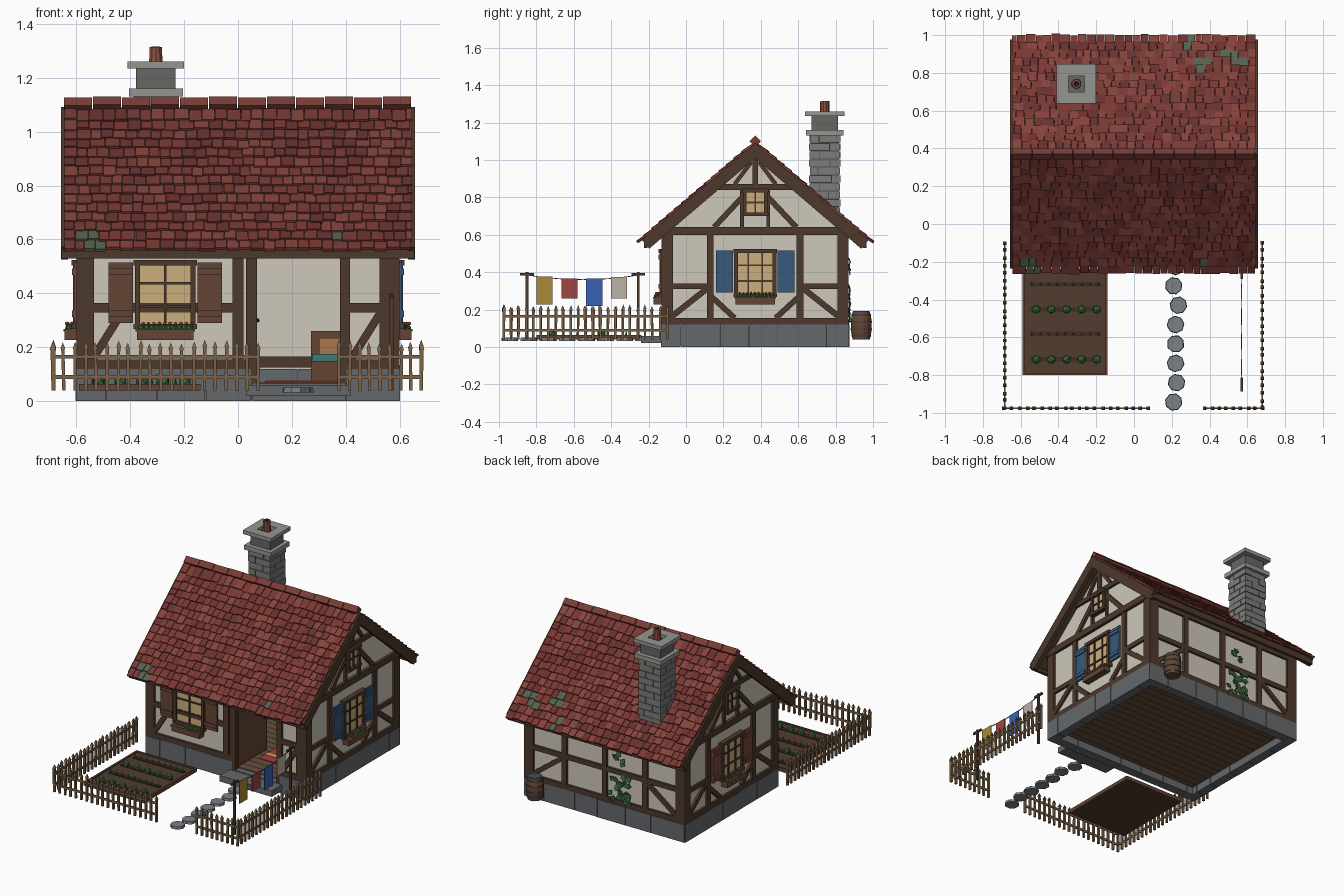
import bpy, bmesh, math, random
from mathutils import Matrix, Vector

random.seed(4)
I = Matrix.Identity(4)
T = lambda x, y, z: Matrix.Translation((x, y, z))
R = lambda deg, ax: Matrix.Rotation(math.radians(deg), 4, ax)
S = lambda x, y, z: Matrix.Diagonal((x, y, z, 1))
parts = {}
WOOD, PALE = (.075, .04, .025), (.2, .125, .065)
BROWN, STONE = (.13, .06, .035), (.13, .14, .15)
GREEN, PLASTER = (.04, .16, .04), (.62, .58, .5)


def part(name, color):
    return parts.setdefault(name, (bmesh.new(), color))[0]


def box(bm, x0, x1, y0, y1, z0, z1, M=I):
    bmesh.ops.create_cube(bm, size=1, matrix=M @ T((x0+x1)/2, (y0+y1)/2, (z0+z1)/2) @ S(x1-x0, y1-y0, z1-z0))


def cone(bm, r1, r2, z0, z1, n, M=I):
    bmesh.ops.create_cone(bm, cap_ends=True, segments=n, radius1=r1, radius2=r2, depth=z1-z0, matrix=M @ T(0, 0, (z0+z1)/2))


def ball(bm, x, y, z, r, h, M=I, sub=1):
    bmesh.ops.create_icosphere(bm, subdivisions=sub, radius=1, matrix=M @ T(x, y, z) @ R(random.uniform(0, 90), 'Z') @ S(r, r, h))


def beam(bm, M, u0, z0, u1, z1, w, y0=-.015, y1=.012):
    # straight timber lying in a wall plane
    L, a = math.hypot(u1-u0, z1-z0), math.atan2(z1-z0, u1-u0)
    box(bm, -L/2, L/2, y0, y1, -w/2, w/2, M @ T((u0+u1)/2, 0, (z0+z1)/2) @ Matrix.Rotation(-a, 4, 'Y'))


# wall frames: local x along the wall, local -y outwards
FRONT, BACK = T(0, -.115, 0), T(0, .855, 0) @ R(180, 'Z')
RIGHT, LEFT = T(.585, .37, 0) @ R(90, 'Z'), T(-.585, .37, 0) @ R(-90, 'Z')

# stone foundation ring with a low threshold at the door
f = part("foundation_blocks", STONE)
for M, half, cuts in ((RIGHT, .5, (-.5, -.4, -.19, -.03, .12, .38, .5)), (LEFT, .5, (-.5, -.3, -.1, .08, .27, .4, .5)),
                      (BACK, .6, (-.6, -.45, -.22, -.05, .16, .35, .6)), (FRONT, .6, (-.6, -.49, -.3, -.12, .05, .4, .6))):
    for a, b in zip(cuts, cuts[1:]):
        door = M is FRONT and a == .05
        box(f, a+.002, b-.002, -.015-random.uniform(0, .004), .045, 0, .065 if door else .12, M)
    if M is not FRONT:
        box(part("foundation_core", (.07, .075, .08)), -half+.01, half-.01, -.008, .04, .003, .115, M)
box(part("door_step", STONE), .03, .42, -.24, -.125, .02, .06)
for k in range(16):
    y = -.09 + k*.0575
    box(part("floor_planks", (.14, .08, .045)), -.56, .56, y, y+.055, .05, .07)

# plaster walls
p = part("plaster_walls", PLASTER)
for a, b in ((-.585, .05), (.39, .585)):
    box(p, a, b, 0, .025, .1, .6, FRONT)
box(p, -.585, .585, 0, .025, .1, .62, BACK)
for M in (RIGHT, LEFT):
    vs = [p.verts.new(M @ Vector((u, .025, z))) for u, z in ((-.485, .1), (.485, .1), (.485, .62), (0, 1.035), (-.485, .62))]
    r = bmesh.ops.extrude_face_region(p, geom=[p.faces.new(vs)])
    off = M.to_3x3() @ Vector((0, -.025, 0))
    bmesh.ops.translate(p, vec=off, verts=[g for g in r['geom'] if isinstance(g, bmesh.types.BMVert)])

# timber framing
t = part("timber_frame", WOOD)
for M in (RIGHT, LEFT):
    beam(t, M, -.5, .137, .5, .137, .035)
    beam(t, M, -.53, .62, .53, .62, .042, -.02)
    beam(t, M, -.25, .855, .25, .855, .032)
    beam(t, M, 0, .84, 0, 1.04, .03)
    for s in (-1, 1):
        for a in ((.47, .12, .47, .6, .06), (.24, .15, .24, .6, .036), (.24, .325, .45, .325, .03),
                  (.45, .16, .26, .31, .032), (.235, .27, .11, .155, .03), (.07, .8, .22, .64, .03),
                  (.07, .64, .07, .85, .02), (.02, .99, .11, .87, .022)):
            beam(t, M, s*a[0], a[1], s*a[2], a[3], a[4])
for a in ((-.565, .12, -.565, .56, .06), (0, .12, 0, .56, .042), (.05, .065, .05, .56, .042), (.397, .065, .397, .56, .036),
          (.56, .12, .56, .56, .07), (-.6, .137, .03, .137, .035), (.39, .137, .6, .137, .035), (-.54, .347, -.01, .347, .034),
          (.4, .347, .54, .347, .034), (.42, .155, .53, .33, .03), (-.54, .155, -.43, .33, .03)):
    beam(t, FRONT, *a)
beam(t, FRONT, -.6, .565, .6, .565, .07)
for z, w in ((.137, .035), (.34, .032), (.59, .06)):
    beam(t, BACK, -.6, z, .6, z, w)
beam(t, BACK, 0, .13, 0, .6, .036)
for s in (-1, 1):
    beam(t, BACK, s*.565, .12, s*.565, .6, .07)
    beam(t, BACK, s*.3, .13, s*.3, .6, .036)
    beam(t, BACK, s*.54, .155, s*.32, .32, .03)
box(t, -.57, .57, -.02, 0, .125, .165, T(0, .828, 0))


# windows with shutters and flower boxes
def window(M, u, z0, z1, hw, cols, rows):
    fr = part("window_frames", WOOD)
    box(part("window_panes", (.6, .43, .2)), u-hw, u+hw, -.014, .0, z0, z1, M)
    for s in (-1, 1):
        beam(fr, M, u+s*(hw-.009), z0, u+s*(hw-.009), z1, .02, -.028, 0)
    for z in (z0+.009, z1-.009):
        beam(fr, M, u-hw-.005, z, u+hw+.005, z, .02, -.032, 0)
    for k in range(1, cols):
        x = u-hw+2*hw*k/cols
        beam(fr, M, x, z0, x, z1, .009, -.021, 0)
    for k in range(1, rows):
        z = z0+(z1-z0)*k/rows
        beam(fr, M, u-hw, z, u+hw, z, .009, -.021, 0)


def dressing(M, u, name, color):
    sh = part(name + "_shutters", color)
    for s in (-1, 1):
        c = u+s*.165
        box(sh, c-.045, c+.045, -.024, -.012, .29, .515, M)
        for z in (.325, .48):
            box(sh, c-.045, c+.045, -.031, -.02, z-.012, z+.012, M)
    b = part("flower_boxes", BROWN)
    box(b, u-.105, u+.105, -.058, -.012, .227, .262, M)
    box(b, u-.11, u+.11, -.062, -.01, .258, .268, M)
    for k in range(10):
        x = u-.09+k*.02
        ball(part("flower_leaves", GREEN), x, -.035+random.uniform(-.01, .01), .272, .014, .014, M)
        ball(part("flower_blooms", (.6, .12, .13)), x+.008, -.04+random.uniform(-.012, .012), .288, .007, .007, M)


for M, u, n, c, cols in ((FRONT, -.27, "front", BROWN, 2), (RIGHT, 0, "right", (.04, .1, .2), 3), (LEFT, 0, "left", (.2, .06, .04), 3)):
    window(M, u, .268, .522, .112, cols, 3)
    dressing(M, u, n, c)
for M in (RIGHT, LEFT):
    window(M, 0, .7, .845, .065, 2, 2)

# roof slabs, barge boards, tiles and moss
moss = ((-1, -.57, .72), (-1, -.52, .77), (-1, .37, .72), (1, .5, .68), (1, .36, .6), (1, .3, .75), (1, .55, .62))
ANG, LEN = 40.5, .775
for s in (-1, 1):
    M = T(0, .37, 1.075) @ R(0 if s < 0 else 180, 'Z') @ R(ANG, 'X')
    box(part("roof_slab", WOOD), -.64, .64, -LEN, 0, -.03, 0, M)
    for x in (-.643, .643):
        box(part("barge_boards", WOOD), x-.013, x+.013, -LEN-.012, .012, -.05, .012, M)
    for r in range(15):
        d, x = .04+r*.0525, -.645
        while x < .635:
            w = min(random.uniform(.036, .056), .647-x)
            dd = d+random.uniform(-.006, .006)
            wx = (x+w/2)*(-s)
            near = any(m[0] == s and math.hypot(wx-m[1], d-m[2]) < .038 for m in moss)
            k = 3 if near else random.choice((0, 0, 1, 2))
            bm = part(("roof_tiles_red", "roof_tiles_dark", "roof_tiles_bright", "roof_tiles_mossy")[k],
                      ((.19, .04, .033), (.14, .03, .027), (.23, .055, .042), (.09, .12, .08))[k])
            box(bm, -w/2+.001, w/2-.001, -.036, .036, -.006, .006, M @ T(x+w/2, -dd, .013+random.uniform(0, .004)) @ R(-7, 'X'))
            x += w
    box(part("eave_boards", WOOD), -.655, .655, -.01, .01, .53, .572, T(0, .37+s*.585, 0))
for k in range(12):
    x = -.645+k*.1075
    box(part("ridge_tiles", (.19, .045, .035)), x, x+.104, -.021, .021, -.021, .021,
        T(0, .37, 1.098+.002*(k % 2)) @ R(45, 'X'))

# chimney
C = T(-.305, .742, 0)
g = part("chimney_stones", (.2, .2, .195))
box(part("chimney_core", (.08, .08, .08)), -.076, .076, -.076, .076, .62, 1.14, C)
for k in range(12):
    z, a = .62+k*.0428, (.035 if k % 2 else -.03)+random.uniform(-.01, .01)
    for x0, x1 in ((-.083, a), (a, .083)):
        for y0, y1 in ((-.083, -a), (-a, .083)):
            e = random.uniform(-.003, .004)
            box(g, x0-e*(x0 < -.08)+.002, x1+e*(x1 > .08)-.002, y0-e*(y0 < -.08)+.002, y1+e*(y1 > .08)-.002, z+.002, z+.041, C)
cap = part("chimney_slabs", (.3, .3, .28))
box(cap, -.1, .1, -.1, .1, 1.13, 1.16, C)
box(part("chimney_neck", (.13, .135, .13)), -.074, .074, -.07, .07, 1.16, 1.236, C)
for k in range(4):
    box(cap, -.105, .042, -.105, -.042, 1.235, 1.26, C @ R(90*k, 'Z'))
cone(part("chimney_pot", (.25, .09, .05)), .027, .024, 1.23, 1.315, 10, C)
cone(part("chimney_pot_hole", (.01, .01, .01)), .016, .016, 1.31, 1.316, 10, C)

# open door and furniture seen through the doorway
box(part("open_door", BROWN), .046, .068, -.09, .21, .075, .53)
ball(part("door_handle", (.02, .02, .02)), .073, .18, .3, .008, .008)
box(part("rug", (.35, .05, .04)), .1, .38, .08, .55, .07, .075)
for y in (.14, .3, .46):
    box(part("rug_stripes", (.6, .35, .1)), .1, .38, y, y+.03, .074, .077)
bed = part("bed_frame", BROWN)
box(bed, .27, .55, .35, .8, .075, .15)
box(bed, .27, .55, .79, .81, .075, .26)
box(part("bed_blanket", (.05, .2, .18)), .275, .545, .36, .7, .15, .175)
box(part("pillow", (.4, .18, .08)), .3, .42, .7, .78, .16, .235)
tb = part("table", PALE)
box(tb, -.3, -.02, .3, .55, .2, .215)
for x in (-.28, -.04):
    for y in (.32, .53):
        box(tb, x-.01, x+.01, y-.01, y+.01, .07, .2)


# picket fence
def fence(x0, y0, x1, y1):
    bm, L = part("picket_fence", PALE), math.hypot(x1-x0, y1-y0)
    M = T(x0, y0, 0) @ Matrix.Rotation(math.atan2(y1-y0, x1-x0), 4, 'Z')
    for z in (.09, .165):
        box(bm, 0, L, -.004, .004, z-.007, z+.007, M)
    n = round(L/.039)
    for k in range(n+1):
        h, N = random.uniform(.19, .205), M @ T(L*k/n, 0, 0) @ R(random.uniform(-1.5, 1.5), 'Y')
        box(bm, -.006, .006, -.007, .007, .04, h, N)
        cone(bm, .013, 0, h-.002, h+.023, 4, N @ R(45, 'Z'))


for a in ((-.685, -.975, .075, -.975), (.375, -.975, .68, -.975), (-.685, -.975, -.685, -.1), (.68, -.975, .68, -.1)):
    fence(*a)

# vegetable garden
box(part("garden_soil", (.085, .045, .028)), -.585, -.145, -.795, -.245, .04, .056)
gb = part("garden_border", BROWN)
for y in (-.8, -.25):
    box(gb, -.59, -.14, y, y+.012, .04, .064)
for x in (-.59, -.152):
    box(gb, x, x+.012, -.8, -.24, .04, .064)
for r, y in enumerate((-.32, -.452, -.582, -.717)):
    box(part("soil_ridges", (.05, .028, .018)), -.55, -.175, y-.012, y+.012, .05, .063)
    for k in range(5 if r % 2 else 9):
        if r % 2:
            x = -.517+k*.08
            ball(part("cabbages", GREEN), x, y, .073, .024, .02)
            ball(part("cabbage_hearts", (.09, .28, .07)), x, y, .084, .014, .014)
        else:
            cone(part("sprouts", GREEN), .007, 0, .06, .09, 4, T(-.54+k*.044, y, 0))

# stepping stones
for k, x in enumerate((.22, .21, .235, .22, .22, .22, .225, .21)):
    cone(part("stepping_stones", (.2, .22, .24)), .047, .044, .033, .05, 8, T(x, -.225-.1025*k, 0) @ R(k*17, 'Z'))

# clothes line
for y in (-.85, -.255):
    box(part("line_posts", WOOD), .563, .577, y-.007, y+.007, .04, .4)
    box(part("line_posts", WOOD), .564, .576, y-.037, y+.037, .382, .395)
sag = lambda y: .36+.025*((y+.55)/.3)**2
W = T(.57, 0, 0) @ R(90, 'Z')
for k in range(10):
    a, b = -.85+k*.0595, -.85+(k+1)*.0595
    beam(part("clothes_line", WOOD), W, a, sag(a), b, sag(b), .004, -.002, .002)
for n, y0, y1, z, c in (("yellow", -.8, -.715, .228, (.4, .25, .04)), ("red", -.665, -.58, .258, (.35, .06, .05)),
                        ("blue", -.535, -.447, .218, (.04, .12, .45)), ("cream", -.4, -.315, .26, (.5, .45, .37))):
    box(part(n + "_laundry", c), -.003, .003, y0, y1, z, sag((y0+y1)/2)+.004, T(.57, 0, 0))

# barrel behind the house
B = T(.47, .937, 0)
prof = ((.046, .04), (.054, .08), (.056, .115), (.054, .15), (.046, .19))
for (r0, z0), (r1, z1) in zip(prof, prof[1:]):
    cone(part("barrel", BROWN), r0, r1, z0, z1, 14, B)
for z, r in ((.06, .053), (.095, .0575), (.135, .0575), (.17, .053)):
    cone(part("barrel_hoops", (.05, .055, .06)), r, r, z-.005, z+.005, 14, B)
cone(part("barrel_water", (.04, .08, .11)), .041, .041, .185, .192, 14, B)

# ivy on the back wall
for k in range(34):
    z = random.uniform(.13, .33) if k < 29 else random.uniform(.4, .47)
    x = -.12+random.uniform(-.06, .06)*(1.3-abs(z-.2)*2)
    box(part("ivy", (.04, .12, .05)), -.014, .014, -.003, .003, -.014, .014,
        T(x, .874, z) @ R(random.uniform(-25, 25), 'X') @ R(random.uniform(0, 90), 'Y'))

# turn each collected part into a mesh object
for name, (bm, color) in parts.items():
    bmesh.ops.recalc_face_normals(bm, faces=bm.faces)
    me = bpy.data.meshes.new(name)
    bm.to_mesh(me)
    bm.free()
    mat = bpy.data.materials.new(name)
    mat.diffuse_color = (*color, 1)
    me.materials.append(mat)
    bpy.context.collection.objects.link(bpy.data.objects.new(name, me))
